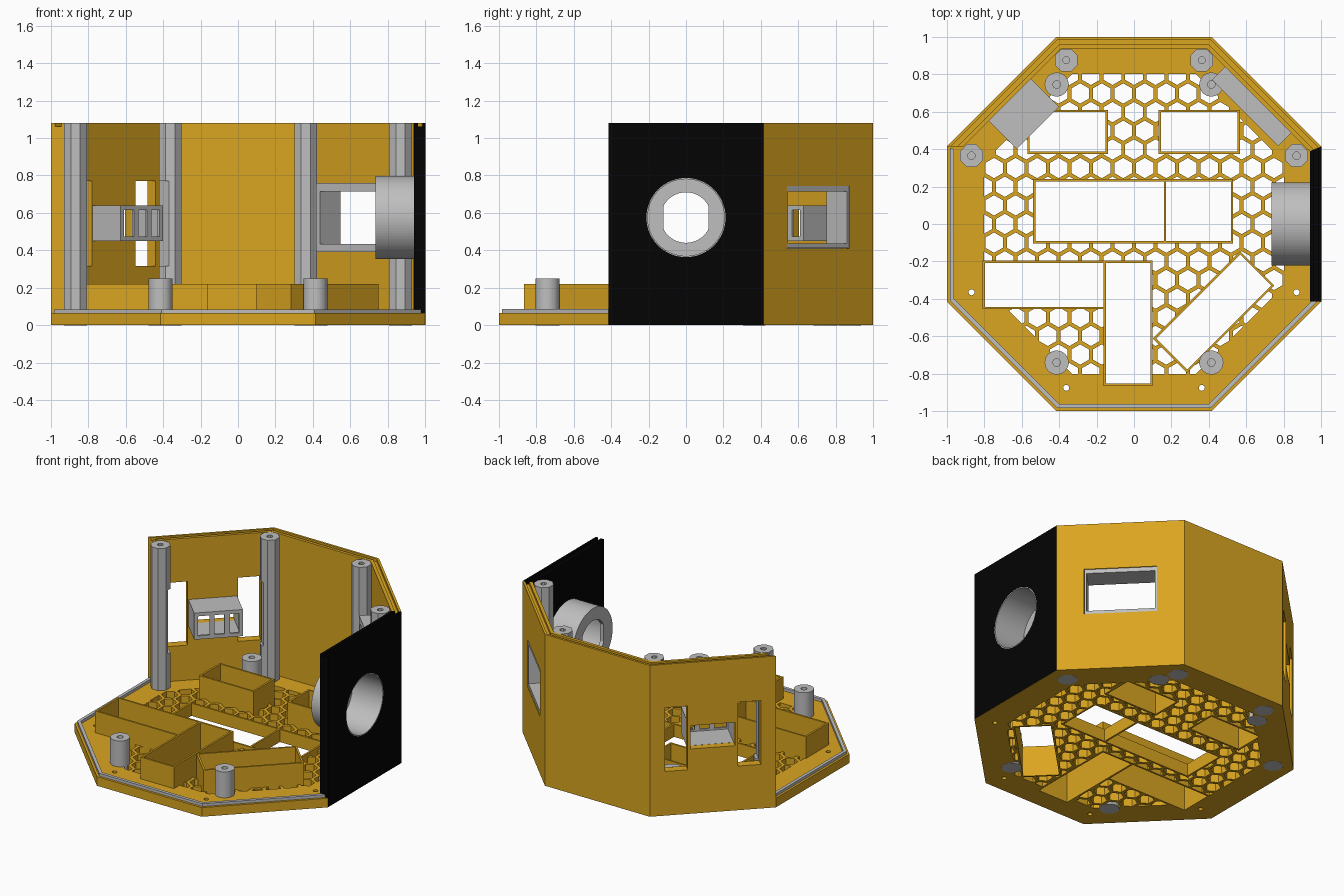
import bpy, bmesh, math
from mathutils import Matrix

if "Cube" in bpy.data.objects:
    bpy.data.objects.remove(bpy.data.objects["Cube"])

def material(name, col):
    m = bpy.data.materials.new(name)
    m.diffuse_color = (*col, 1)
    m.use_nodes = True
    m.node_tree.nodes["Principled BSDF"].inputs["Base Color"].default_value = m.diffuse_color
    return m

GOLD = material("golden_plastic", (0.70, 0.376, 0.0145))
GREY = material("silver_grey", (0.52, 0.52, 0.52))
BLACK = material("black", (0.001, 0.001, 0.001))

# ---------- helpers ----------
def make(name, mat, parts, M=None):
    """Each part is (loops of 3D points, closed): loops are bridged, open ends capped."""
    bm = bmesh.new()
    for loops, closed in parts:
        rows = [[bm.verts.new(p) for p in loop] for loop in loops]
        n = len(rows[0])
        pairs = list(zip(rows, rows[1:])) + ([(rows[-1], rows[0])] if closed else [])
        for a, b in pairs:
            for i in range(n):
                j = (i + 1) % n
                bm.faces.new((a[i], a[j], b[j], b[i]))
        if not closed:
            bm.faces.new(rows[0][::-1])
            bm.faces.new(rows[-1])
    bmesh.ops.recalc_face_normals(bm, faces=bm.faces)
    me = bpy.data.meshes.new(name)
    bm.to_mesh(me)
    bm.free()
    if M:
        me.transform(M)
    if mat:
        me.materials.append(mat)
    ob = bpy.data.objects.new(name, me)
    bpy.context.collection.objects.link(ob)
    return ob

def at(pts, z):
    return [(x, y, z) for x, y in pts]

def rect(x0, x1, y0, y1):
    return [(x0, y0), (x1, y0), (x1, y1), (x0, y1)]

def circle(r, n=48, cx=0, cy=0, turn=0):
    return [(cx + r * math.cos(turn + 2 * math.pi * i / n),
             cy + r * math.sin(turn + 2 * math.pi * i / n)) for i in range(n)]

def prism(pts, z0, z1):
    return ([at(pts, z0), at(pts, z1)], False)

def tube(outer, inner, z0, z1):
    return ([at(outer, z0), at(outer, z1), at(inner, z1), at(inner, z0)], True)

def cut(ob, parts, M=None):
    cutter = make("cutter", None, parts, M)
    cutter.hide_render = True
    mod = ob.modifiers.new("cut", 'BOOLEAN')
    mod.operation, mod.solver, mod.object = 'DIFFERENCE', 'EXACT', cutter
    bpy.context.view_layer.objects.active = ob
    bpy.ops.object.modifier_apply(modifier="cut")
    bpy.data.objects.remove(cutter)

def side(deg):
    """Local frame of an octagon side: x along the wall, y up, z outward."""
    a = math.radians(deg)
    c, s = math.cos(a), math.sin(a)
    return Matrix(((-s, 0, c, 0), (c, 0, s, 0), (0, 1, 0, 0), (0, 0, 0, 1)))

K = math.sqrt(2) - 1
H, PLATE = 1.08, 0.065

def octagon(ap):
    return circle(ap / math.cos(math.pi / 8), 8, turn=math.pi / 8)

# ---------- base plate with honeycomb ----------
base = make("base_plate", GOLD, [prism(octagon(1), 0, PLATE)])

def clip(poly, ap):
    """Keep the part of a polygon inside an octagon."""
    for k in range(8):
        c, s = math.cos(k * math.pi / 4), math.sin(k * math.pi / 4)
        out = []
        for p, q in zip(poly, poly[1:] + poly[:1]):
            dp, dq = p[0] * c + p[1] * s - ap, q[0] * c + q[1] * s - ap
            if dp <= 0:
                out.append(p)
            if dp * dq < 0:
                t = dp / (dp - dq)
                out.append((p[0] + t * (q[0] - p[0]), p[1] + t * (q[1] - p[1])))
        poly = out
        if len(poly) < 3:
            return []
    return poly

def area(p):
    return sum(a[0] * b[1] - b[0] * a[1] for a, b in zip(p, p[1:] + p[:1])) / 2

PITCH, STRUT = 0.115, 0.021
cells = []
for r in range(-9, 10):
    for c in range(-9, 10):
        cx, cy = (c + 0.5 * (r % 2)) * PITCH, r * PITCH * math.sqrt(3) / 2
        h = clip(circle((PITCH - STRUT) / math.sqrt(3), 6, cx, cy, math.pi / 6), 0.8003)
        if h and area(h) > 0.0004:
            cells.append(prism(h, -0.1, 0.2))
cut(base, cells)

# ---------- component pockets: x0, x1, y0, y1, height, angle, centre ----------
W = 0.013
pockets = [(-0.57, -0.14, 0.375, 0.61, 0.22), (0.13, 0.565, 0.375, 0.61, 0.22),
           (-0.54, 0.172, -0.105, 0.24, 0.09), (0.159, 0.53, -0.105, 0.24, 0.09),
           (-0.81, -0.15, -0.455, -0.195, 0.22), (-0.163, 0.10, -0.865, -0.195, 0.22)]
shapes = [(rect(a, b, c, d), rect(a + W, b - W, c + W, d - W), h) for a, b, c, d, h in pockets]

def tilt(pts):
    q = math.sqrt(0.5)
    return [(0.425 + q * (x - y), -0.47 + q * (x + y)) for x, y in pts]

shapes.append((tilt(rect(-0.33, 0.33, -0.13, 0.13)),
               tilt(rect(-0.33 + W, 0.33 - W, -0.13 + W, 0.13 - W)), 0.22))
mounts = [(sx * x, y) for sx in (-1, 1) for x, y in ((0.362, 0.875), (0.868, 0.365))]
cut(base, [prism(i, -0.1, 0.2) for o, i, h in shapes]
    + [prism(circle(0.016, 16, x, -y), -0.1, 0.2) for x, y in mounts])
for k, (o, i, h) in enumerate(shapes):
    make(f"pocket_{k + 1}", GOLD, [tube(o, i, 0, h)])

# ---------- walls: grooved profile swept round the octagon ----------
T = 0.062
profile = [(0, PLATE - 0.005), (0, H), (0.016, H), (0.016, H - 0.02),
           (0.04, H - 0.02), (0.04, H), (T, H), (T, PLATE - 0.005)]

def corner(x, y, prof):
    return [(x * (1 - d), y * (1 - d), z) for d, z in prof]

walls = make("yellow_walls", GOLD, [([
    [(-1 + math.sqrt(2) * d, K, z) for d, z in profile],
    corner(-K, 1, profile), corner(K, 1, profile), corner(1, K, profile)], False)])

black_prof = [(d, z if z > 0.5 else 0.001) for d, z in profile]
front_plate = make("black_plate", BLACK, [([
    [(x + 0.001, y, z) for x, y, z in corner(1, K, black_prof)],
    [(1.001 - d, -K, z) for d, z in black_prof]], False)])

# grey tongue on the open sides
tongue = [(0.016, 0.06), (0.016, 0.085), (0.038, 0.085), (0.038, 0.06)]
make("rim_tongue", GREY, [([corner(x, y, tongue) for x, y in
     ((-1, K), (-1, -K), (-K, -1), (K, -1), (1, -K))], False)])

# ---------- posts and standoffs with blind screw holes ----------
def post(name, x, y, r, hole, h, n, turn=0):
    o, i = circle(r, n, x, y, turn), circle(hole, n, x, y, turn)
    return make(name, GREY, [([at(o, -0.001), at(o, h), at(i, h), at(i, h - 0.15)], False)])

posts = [post(f"tall_post_{k + 1}", x, y, 0.066, 0.02, H - 0.001, 8, math.pi / 8)
         for k, (x, y) in enumerate(mounts)]
for k, (x, y) in enumerate(((-0.413, 0.745), (0.413, 0.745), (-0.413, -0.74), (0.413, -0.74))):
    post(f"standoff_{k + 1}", x, y, 0.064, 0.02, 0.25, 48)

# ---------- back left wall: two windows and a slotted socket ----------
BL, BR, R = side(135), side(45), side(0)
windows = [prism(rect(a, b, 0.315, 0.77), 0.75, 1.1) for a, b in ((-0.315, -0.165), (0.165, 0.315))]
cut(walls, windows + [prism(rect(-0.146, 0.146, 0.462, 0.628), 0.75, 1.1)], BL)
for p in posts[:2]:
    cut(p, windows, BL)
so, si = rect(-0.16, 0.16, 0.45, 0.64), rect(-0.145, 0.145, 0.463, 0.627)
socket = make("slotted_socket", GREY,
              [([at(si, 0.742), at(si, 0.95), at(so, 0.95), at(so, 0.727)], False)], BL)
cut(socket, [prism(rect(a, b, 0.475, 0.615), 0.6, 0.8) for a, b in
             ((0.058, 0.135), (-0.038, 0.025), (-0.135, -0.075))], BL)

# ---------- back right wall: framed window ----------
cut(walls, [prism(rect(-0.237, 0.237, 0.41, 0.745), 0.75, 1.1)], BR)
opening = rect(-0.222, 0.222, 0.435, 0.715)
make("window_frame", GREY, [([at(rect(-0.25, 0.25, 0.39, 0.76), 0.84),
                              at(rect(-0.25, 0.25, 0.39, 0.76), 0.942),
                              at(rect(-0.236, 0.236, 0.411, 0.744), 0.942),
                              at(rect(-0.236, 0.236, 0.411, 0.744), 0.995),
                              at(opening, 0.995), at(opening, 0.84)], True)], BR)

# ---------- black plate: round lens holder ----------
ZC, N = 0.575, 96
cut(front_plate, [prism(circle(0.212, N, 0, ZC), 0.8, 1.1)], R)
flat = [(max(-0.12, min(0.12, x)), y) for x, y in circle(0.135, N, 0, ZC)]
rings = [(0.222, 0.735), (0.222, 0.945), (0.2115, 0.945), (0.2115, 1.0), (0.205, 1.0), (0.205, 0.762)]
lens = make("lens_holder", GREY, [([at(circle(r, N, 0, ZC), x) for r, x in rings]
                                   + [at(flat, 0.762), at(flat, 0.735)], True)], R)
